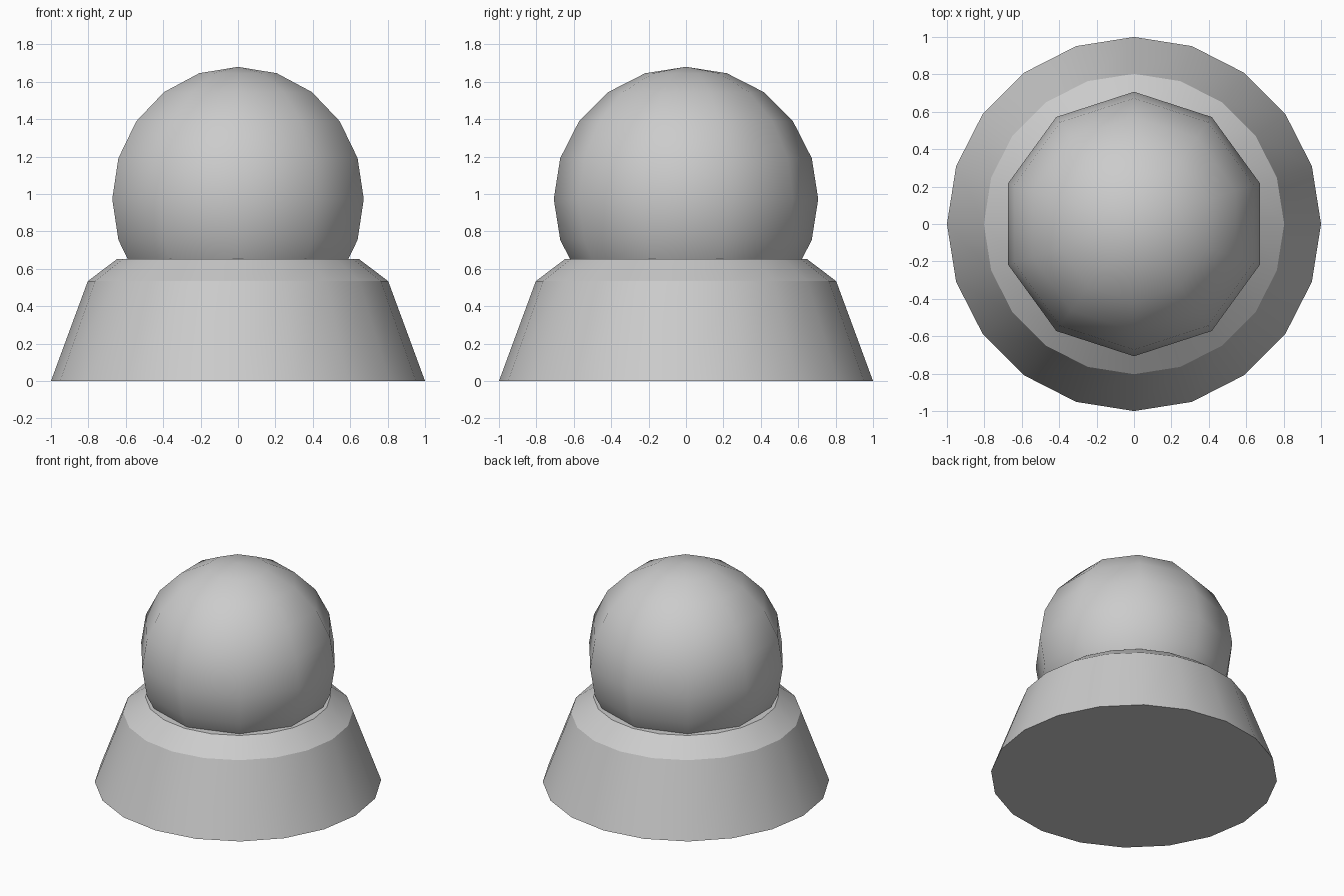
import bpy
import math

if "Cube" in bpy.data.objects:
    bpy.data.objects.remove(bpy.data.objects["Cube"])


def lathe(name, profile, sides, start=0.0):
    """Spin (radius, z) points, bottom to top, around the z axis."""
    verts, rings, faces = [], [], []
    for r, z in profile:
        if r < 1e-5:
            rings.append([len(verts)] * sides)
            verts.append((0, 0, z))
        else:
            rings.append(list(range(len(verts), len(verts) + sides)))
            for i in range(sides):
                a = start + 2 * math.pi * i / sides
                verts.append((r * math.cos(a), r * math.sin(a), z))
    for low, high in zip(rings, rings[1:]):
        for i in range(sides):
            j = (i + 1) % sides
            quad = [low[i], low[j], high[j], high[i]]
            faces.append(list(dict.fromkeys(quad)))
    # close open ends with flat caps
    if profile[0][0] > 1e-5:
        faces.append(rings[0][::-1])
    if profile[-1][0] > 1e-5:
        faces.append(rings[-1])
    mesh = bpy.data.meshes.new(name)
    mesh.from_pydata(verts, [], faces)
    mesh.update()
    obj = bpy.data.objects.new(name, mesh)
    bpy.context.collection.objects.link(obj)
    bpy.ops.object.select_all(action='DESELECT')
    obj.select_set(True)
    bpy.context.view_layer.objects.active = obj
    return obj


# tapered base with chamfered shoulder
lathe("base", [(1.0, 0), (0.803, 0.534), (0.647, 0.652)], 20)
bpy.ops.object.shade_smooth_by_angle(angle=math.radians(30))

# low-poly ball resting in the base
R, CZ, RINGS = 0.707, 0.973, 10
arc = [(R * math.sin(math.pi * i / RINGS), CZ - R * math.cos(math.pi * i / RINGS))
       for i in range(RINGS + 1)]
lathe("dome", arc, 10, math.pi / 2)
bpy.ops.object.shade_smooth()
